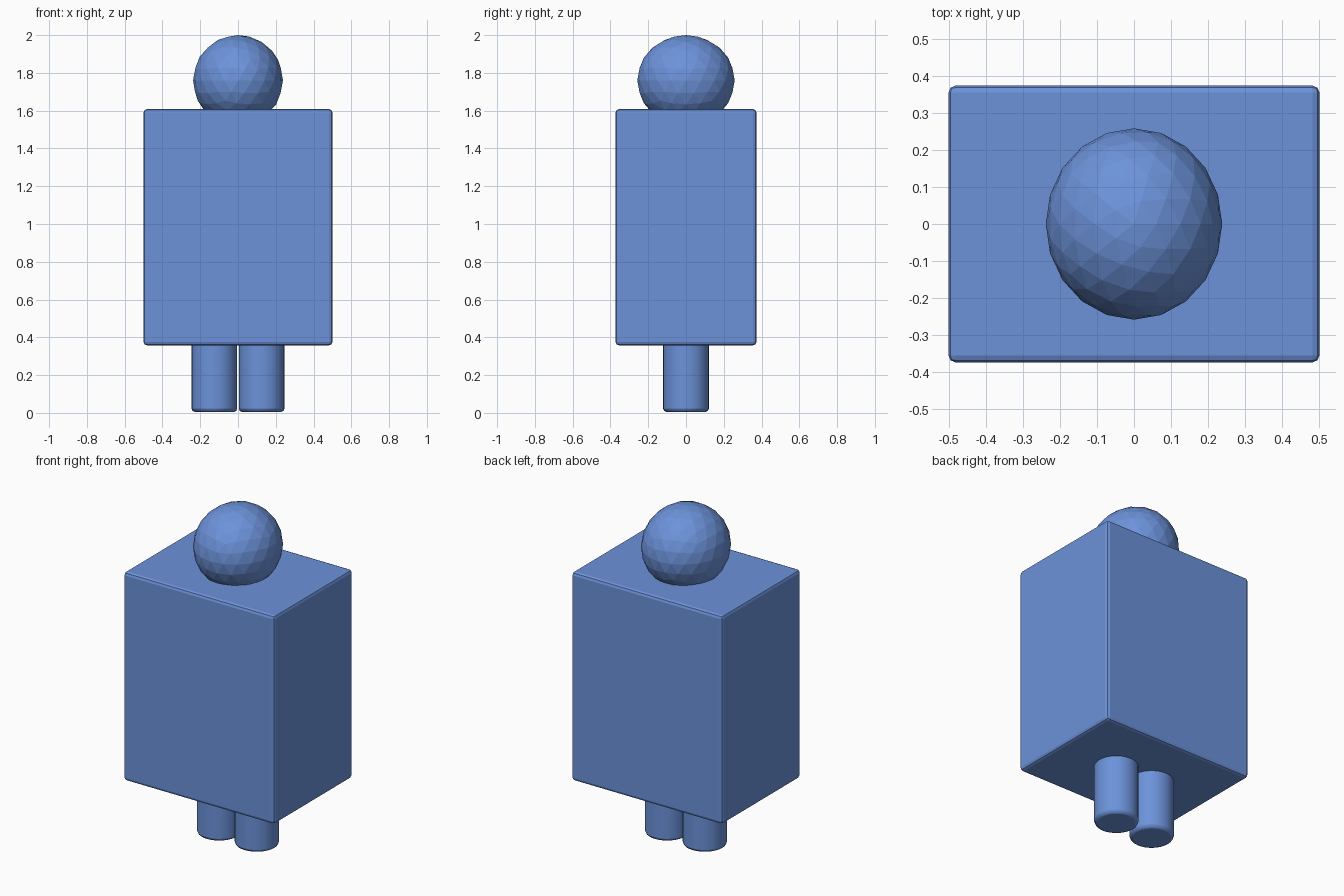
import bpy, math

if "Cube" in bpy.data.objects:
    bpy.data.objects.remove(bpy.data.objects["Cube"])

blue = bpy.data.materials.new("soft blue")
blue.diffuse_color = (0.15, 0.29, 0.70, 1.0)
blue.use_nodes = True
blue.node_tree.nodes["Principled BSDF"].inputs["Base Color"].default_value = blue.diffuse_color


def finish(name, bevel=0.0, segments=2, smooth=None):
    """Name the active object, colour it, and round its edges."""
    ob = bpy.context.object
    ob.name = name
    ob.data.materials.append(blue)
    bpy.ops.object.transform_apply(location=False, rotation=False, scale=True)
    if bevel:
        mod = ob.modifiers.new("rounded edges", 'BEVEL')
        mod.width = bevel
        mod.segments = segments
        mod.limit_method = 'ANGLE'
        mod.angle_limit = math.radians(40)
    if smooth:
        bpy.ops.object.shade_smooth_by_angle(angle=math.radians(smooth))
    return ob


# Body: a tall box with slightly rounded edges
bpy.ops.mesh.primitive_cube_add(size=1, location=(0, 0, 0.983))
bpy.context.object.scale = (1.0, 0.746, 1.25)
finish("body", 0.018)

# Head: a faceted ball, a little deeper than wide, sunk into the body
bpy.ops.mesh.primitive_ico_sphere_add(subdivisions=3, radius=1, location=(0, 0, 1.76))
bpy.context.object.scale = (0.238, 0.258, 0.24)
finish("head")

# Legs: two short cylinders with rounded feet
LEG_BOTTOM, LEG_TOP = 0.005, 0.38
for side, x in (("left", -0.125), ("right", 0.125)):
    bpy.ops.mesh.primitive_cylinder_add(
        vertices=32, radius=0.121, depth=LEG_TOP - LEG_BOTTOM,
        location=(x, 0, (LEG_TOP + LEG_BOTTOM) / 2))
    finish(side + "_leg", 0.018, smooth=30)
